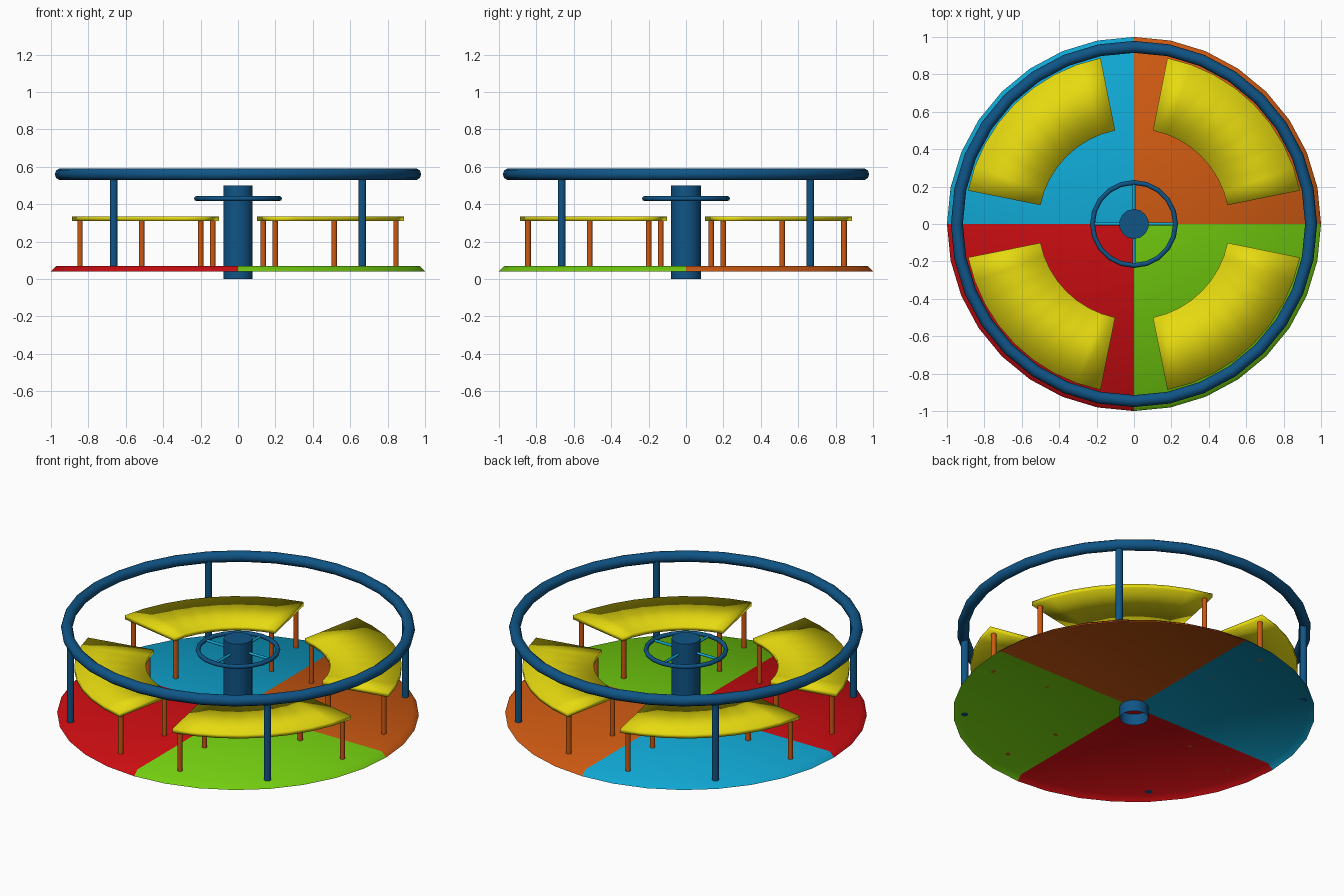
import bpy, bmesh
from math import sin, cos, pi, radians
from mathutils import Vector

cube = bpy.data.objects.get("Cube")
if cube:
    bpy.data.objects.remove(cube)


def material(name, rgb):
    mat = bpy.data.materials.new(name)
    mat.use_nodes = True
    mat.diffuse_color = (*rgb, 1)
    mat.node_tree.nodes["Principled BSDF"].inputs["Base Color"].default_value = (*rgb, 1)
    return mat


ORANGE = material("orange", (0.61, 0.10, 0.006))
CYAN = material("cyan", (0.005, 0.38, 0.64))
RED = material("red", (0.61, 0.004, 0.006))
GREEN = material("green", (0.17, 0.61, 0.005))
YELLOW = material("yellow", (0.79, 0.70, 0.005))
BLUE = material("dark blue", (0.005, 0.09, 0.24))


def finish(name, bm, mats):
    bmesh.ops.recalc_face_normals(bm, faces=bm.faces)
    for f in bm.faces:
        f.smooth = True
    mesh = bpy.data.meshes.new(name)
    bm.to_mesh(mesh)
    bm.free()
    for m in mats:
        mesh.materials.append(m)
    obj = bpy.data.objects.new(name, mesh)
    bpy.context.collection.objects.link(obj)
    return obj


def polar(r, a, z):
    return Vector((r * cos(a), r * sin(a), z))


def rod(name, start, end, radius, mat, sides=10):
    """Straight round bar between two points."""
    bm = bmesh.new()
    axis = end - start
    bmesh.ops.create_cone(bm, cap_ends=True, segments=sides, radius1=radius,
                          radius2=radius, depth=axis.length)
    obj = finish(name, bm, [mat])
    obj.location = (start + end) / 2
    obj.rotation_euler = axis.to_track_quat("Z", "Y").to_euler()
    for f in obj.data.polygons:
        f.use_smooth = len(f.vertices) == 4
    return obj


def hoop(name, radius, thickness, z, segments, sides):
    bpy.ops.mesh.primitive_torus_add(major_radius=radius, minor_radius=thickness,
                                     major_segments=segments, minor_segments=sides,
                                     location=(0, 0, z))
    obj = bpy.context.object
    obj.name = name
    obj.data.materials.append(BLUE)
    bpy.ops.object.shade_smooth()


# Platform: shallow shell open underneath, one colour per quadrant
bm = bmesh.new()
SEG = 32
centre = bm.verts.new((0, 0, 0.07))
top = [bm.verts.new(polar(0.97, 2 * pi * i / SEG, 0.07)) for i in range(SEG)]
low = [bm.verts.new(polar(1.0, 2 * pi * i / SEG, 0.04)) for i in range(SEG)]
for i in range(SEG):
    j = (i + 1) % SEG
    for corners in ((centre, top[i], top[j]), (top[i], low[i], low[j], top[j])):
        bm.faces.new(corners).material_index = i * 4 // SEG
finish("platform", bm, [ORANGE, CYAN, RED, GREEN])

# Centre post, open at the bottom
post = rod("centre_post", Vector((0, 0, 0)), Vector((0, 0, 0.5)), 0.08, BLUE, 14)
bm = bmesh.new()
bm.from_mesh(post.data)
bmesh.ops.delete(bm, geom=[f for f in bm.faces if f.normal.z < -0.9], context="FACES_ONLY")
bm.to_mesh(post.data)
bm.free()

# Hand wheel and outer rail
hoop("hand_wheel", 0.222, 0.013, 0.43, 20, 8)
hoop("outer_rail", 0.947, 0.032, 0.56, SEG, 10)


def seat(name, mid):
    """Curved bench slab centred on an angle."""
    bm = bmesh.new()
    rows = []
    steps = 8
    for i in range(steps + 1):
        a = mid + radians(33.6) * (2 * i / steps - 1)
        rows.append([bm.verts.new(polar(r, a, z)) for r, z in
                     ((0.51, 0.31), (0.905, 0.31), (0.905, 0.335), (0.51, 0.335))])
    for p, q in zip(rows, rows[1:]):
        for k in range(4):
            n = (k + 1) % 4
            bm.faces.new((p[k], p[n], q[n], q[k]))
    bm.faces.new(rows[0])
    bm.faces.new(rows[-1])
    finish(name, bm, [YELLOW])


# Four matching quarters: bench, its legs, a rail post and a wheel spoke
for n in range(4):
    turn = n * pi / 2
    mid = turn + pi / 4
    seat(f"seat_{n + 1}", mid)
    rod(f"rail_post_{n + 1}", polar(0.94, mid, 0.07), polar(0.94, mid, 0.56), 0.021, BLUE)
    rod(f"wheel_spoke_{n + 1}", polar(0.07, turn, 0.43), polar(0.222, turn, 0.43),
        0.008, CYAN, 8)
    legs = [(r, s * a) for r, a in ((0.868, 31.7), (0.532, 30.3)) for s in (-1, 1)]
    for k, (r, a) in enumerate(legs):
        ang = mid + radians(a)
        rod(f"seat_leg_{n + 1}_{k + 1}", polar(r, ang, 0.07), polar(r, ang, 0.315),
            0.015, ORANGE)
